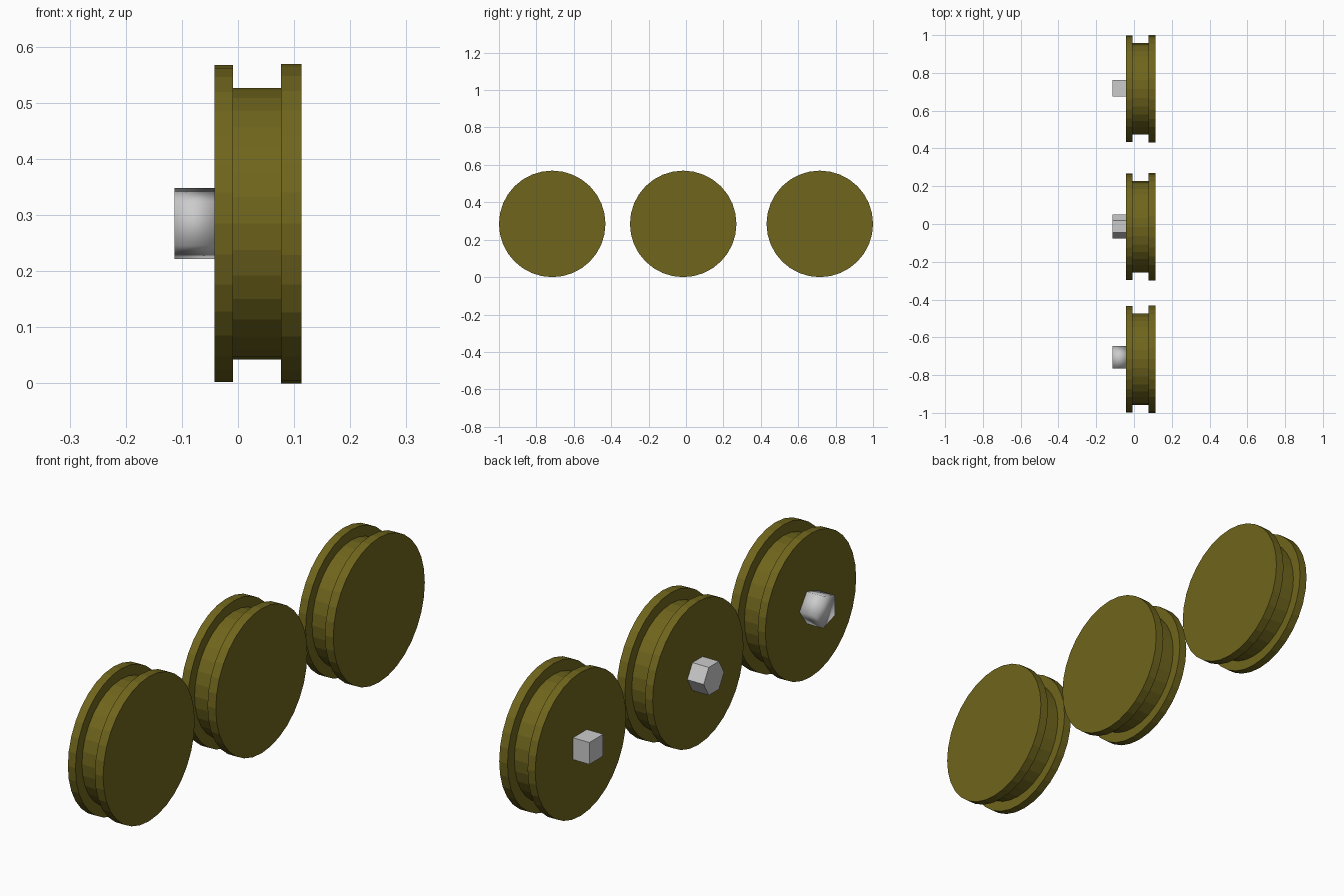
import bpy, bmesh
from math import cos, sin, pi

if "Cube" in bpy.data.objects:
    bpy.data.objects.remove(bpy.data.objects["Cube"])

olive = bpy.data.materials.new("olive")
olive.diffuse_color = (0.16, 0.13, 0.012, 1)
olive.use_nodes = True
olive.node_tree.nodes["Principled BSDF"].inputs["Base Color"].default_value = olive.diffuse_color
CENTRE_Z = 0.2847


def lathe(name, y, rings, sides, start=0.0, material=None, smooth=False):
    """Capped solid along x from (x, radius) rings; start is the angle of the first corner."""
    bm = bmesh.new()
    loops = []
    for x, r in rings:
        angles = [start + 2 * pi * i / sides for i in range(sides)]
        loops.append([bm.verts.new((x, r * cos(a), r * sin(a))) for a in angles])
    for a, b in zip(loops, loops[1:]):
        for i in range(sides):
            j = (i + 1) % sides
            bm.faces.new((a[i], a[j], b[j], b[i]))
    bm.faces.new(loops[0])
    bm.faces.new(loops[-1])
    bmesh.ops.recalc_face_normals(bm, faces=bm.faces[:])
    for f in bm.faces:
        f.smooth = smooth
    mesh = bpy.data.meshes.new(name)
    bm.to_mesh(mesh)
    bm.free()
    if material:
        mesh.materials.append(material)
    obj = bpy.data.objects.new(name, mesh)
    obj.location = (0, y, CENTRE_Z)
    bpy.context.collection.objects.link(obj)
    return obj


# Spool wheel: inner flange, recessed drum, outer flange
wheel_profile = [(-0.042, 0.2825), (-0.009, 0.2825), (-0.009, 0.242),
                 (0.077, 0.242), (0.077, 0.2847), (0.113, 0.2847)]
for label, y in (("rear", 0.7153), ("middle", -0.015), ("front", -0.7153)):
    lathe(label + "_wheel", y, wheel_profile, 32, material=olive)


# Axle pegs: square, hexagonal and smooth five-sided
def peg(name, y, radius, sides, start=0.0, smooth=False):
    return lathe(name, y, [(-0.113, radius), (-0.042, radius)], sides, start, smooth=smooth)


peg("square_peg", 0.719, 0.0608, 4, pi / 4)
peg("hexagonal_peg", -0.012, 0.0635, 6)
peg("rounded_peg", -0.712, 0.0665, 5, smooth=True)
